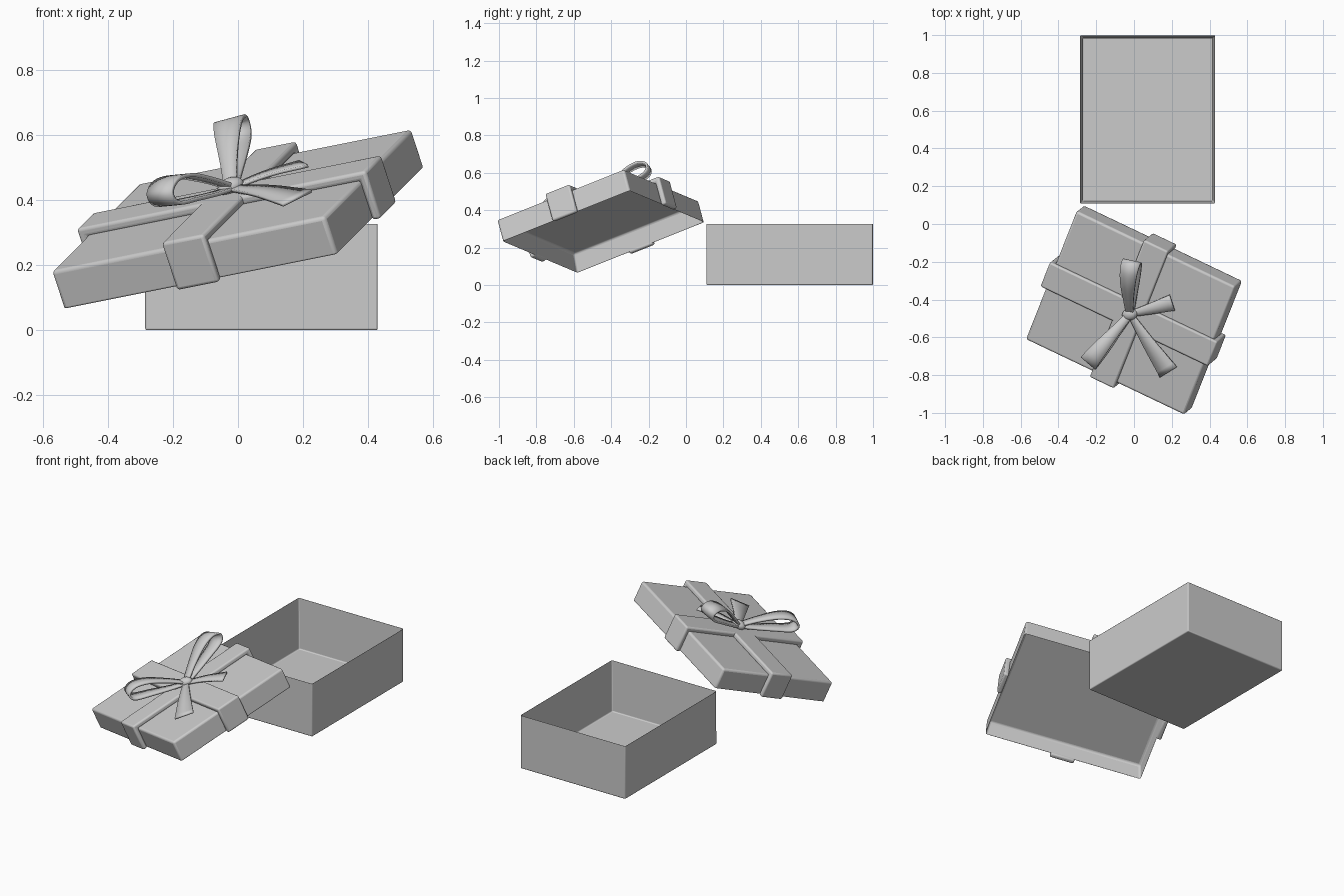
import bpy, bmesh, math
from mathutils import Vector, Matrix

if "Cube" in bpy.data.objects:
    bpy.data.objects.remove(bpy.data.objects["Cube"])

# Tilted frame of the lid: origin at the centre of its top face
U = Vector((0.888, -0.423, 0.178)).normalized()
V = Vector((0.343, 0.873, 0.347))
V = (V - U * V.dot(U)).normalized()
N = U.cross(V)
LID = Matrix((U, V, N)).transposed().to_4x4()
LID.translation = (-0.02, -0.472, 0.40)
LX, LY, LH = 0.945, 0.779, 0.132


def finish(name, bm, matrix=None, bevel=0.0, segs=3):
    bmesh.ops.recalc_face_normals(bm, faces=bm.faces)
    me = bpy.data.meshes.new(name)
    bm.to_mesh(me)
    bm.free()
    ob = bpy.data.objects.new(name, me)
    bpy.context.collection.objects.link(ob)
    if matrix:
        ob.matrix_world = matrix
    if bevel:
        m = ob.modifiers.new("bevel", 'BEVEL')
        m.width, m.segments = bevel, segs
        m.limit_method = 'ANGLE'
    bpy.ops.object.select_all(action='DESELECT')
    ob.select_set(True)
    bpy.context.view_layer.objects.active = ob
    bpy.ops.object.shade_smooth_by_angle(angle=math.radians(40))
    return ob


def tray(name, sx, sy, h, wall, bevel, matrix):
    """Open box, floor at z=0 and opening at z=h."""
    bm = bmesh.new()
    bmesh.ops.create_cube(bm, size=1)
    for v in bm.verts:
        v.co = Vector((v.co.x * sx, v.co.y * sy, (v.co.z + 0.5) * h))
    top = [f for f in bm.faces if f.normal.z > 0.5]
    bmesh.ops.inset_region(bm, faces=top, thickness=wall)
    for v in top[0].verts:
        v.co.z = wall
    return finish(name, bm, matrix, bevel)


def band(name, length, width, matrix):
    """Ribbon folded over the top and two sides of the lid."""
    a, t = length / 2, 0.027
    prof = [(-a - t, -LH), (-a - t, t), (a + t, t), (a + t, -LH),
            (a - 0.002, -LH), (a - 0.002, -0.002), (-a + 0.002, -0.002), (-a + 0.002, -LH)]
    bm = bmesh.new()
    f = bm.faces.new([bm.verts.new((x, -width / 2, z)) for x, z in prof])
    r = bmesh.ops.extrude_face_region(bm, geom=[f])
    for v in r['geom']:
        if isinstance(v, bmesh.types.BMVert):
            v.co.y += width
    return finish(name, bm, matrix, 0.01)


def smooth(pts, n=6):
    """Catmull-Rom through tuples (distance, height, width)."""
    p = [Vector(q) for q in pts]
    p = [2 * p[0] - p[1]] + p + [2 * p[-1] - p[-2]]
    out = []
    for i in range(1, len(p) - 2):
        for k in range(n):
            t = k / n
            out.append(0.5 * (2 * p[i] + (p[i + 1] - p[i - 1]) * t
                       + (2 * p[i - 1] - 5 * p[i] + 4 * p[i + 1] - p[i + 2]) * t * t
                       + (3 * p[i] - p[i - 1] - 3 * p[i + 1] + p[i + 2]) * t ** 3))
    return out + [p[-2]]


def strip(name, pts, heading, thick):
    """Ribbon strip leaving the knot in the lid plane along heading."""
    d = Vector((heading[0], heading[1], 0)).normalized()
    s = Vector((-d.y, d.x, 0))
    bm = bmesh.new()
    prev = None
    for r, z, w in smooth(pts):
        c = Vector((0.008, 0.008, z)) + d * r
        row = [bm.verts.new(c + s * w * k / 2) for k in (-1, 0, 1)]
        if prev:
            for i in range(2):
                bm.faces.new((prev[i], prev[i + 1], row[i + 1], row[i]))
        prev = row
    ob = finish(name, bm, LID)
    m = ob.modifiers.new("thickness", 'SOLIDIFY')
    m.thickness, m.offset = thick, 0
    return ob


# Box base
tray("box_base", 0.715, 0.89, 0.33, 0.018, 0.006, Matrix.Translation((0.072, 0.554, 0)))

# Lid, upside-down tray
flip = Matrix.Rotation(math.pi, 4, 'X')
tray("lid", LX, LY, LH, 0.02, 0.012, LID @ flip)

# Crossing ribbons
band("ribbon_long", LX, 0.148, LID)
band("ribbon_short", LY, 0.145, LID @ Matrix.Rotation(math.pi / 2, 4, 'Z'))

# Bow loops
loop = [(0, 0.04, 0.04), (0.09, 0.10, 0.055), (0.19, 0.155, 0.08), (0.27, 0.173, 0.095),
        (0.318, 0.15, 0.10), (0.30, 0.108, 0.095), (0.2, 0.08, 0.08), (0.09, 0.052, 0.055), (0, 0.034, 0.04)]
strip("bow_loop_back", loop, (-0.075, 0.31), 0.012)
strip("bow_loop_front", loop, (-0.085, -0.295), 0.012)

# Bow tails
for name, tip, w in (("tail_back", (0.186, 0.156), 0.088), ("tail_front", (0.305, -0.208), 0.112)):
    L = math.hypot(*tip)
    strip(name, [(0, 0.036, 0.03), (L * 0.5, 0.036, 0.03 + (w - 0.03) * 0.5), (L, 0.022, w)], tip, 0.01)

# Knot
bm = bmesh.new()
bmesh.ops.create_uvsphere(bm, u_segments=24, v_segments=14, radius=1)
for v in bm.verts:
    v.co = Vector((v.co.x * 0.032, v.co.y * 0.042, v.co.z * 0.026))
finish("bow_knot", bm, LID @ Matrix.Translation((0.008, 0.008, 0.042)) @ Matrix.Rotation(-0.9, 4, 'Z'))
